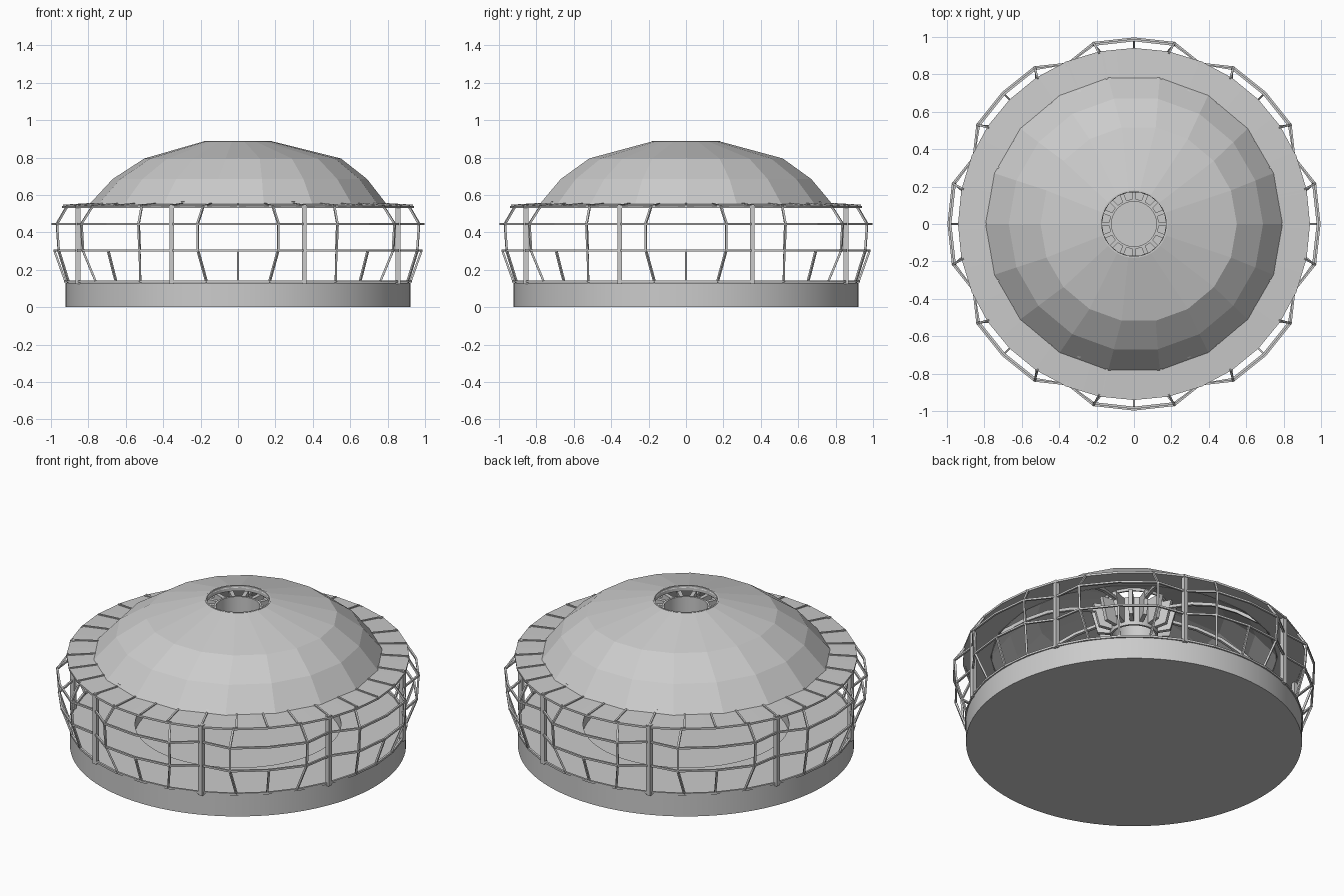
import bpy, bmesh, math
from mathutils import Vector, Matrix

if "Cube" in bpy.data.objects:
    bpy.data.objects.remove(bpy.data.objects["Cube"])


def polar(r, deg, z):
    a = math.radians(deg)
    return Vector((r * math.cos(a), r * math.sin(a), z))


def finish(name, bm, smooth=None):
    bmesh.ops.recalc_face_normals(bm, faces=bm.faces)
    me = bpy.data.meshes.new(name)
    bm.to_mesh(me)
    bm.free()
    ob = bpy.data.objects.new(name, me)
    bpy.context.scene.collection.objects.link(ob)
    if smooth:
        bpy.ops.object.select_all(action='DESELECT')
        ob.select_set(True)
        bpy.context.view_layer.objects.active = ob
        bpy.ops.object.shade_smooth_by_angle(angle=math.radians(smooth))
    return ob


def lathe(name, profile, n, closed=False, smooth=None):
    """Revolve (radius, z, x shift) points around z."""
    bm = bmesh.new()
    rings = []
    for r, z, dx in profile:
        if r == 0:
            rings.append([bm.verts.new((0, 0, z))] * n)
        else:
            rings.append([bm.verts.new(polar(r, 360 * i / n, z) + Vector((dx, 0, 0)))
                          for i in range(n)])
    pairs = list(zip(rings, rings[1:]))
    if closed:
        pairs.append((rings[-1], rings[0]))
    for a, b in pairs:
        for i in range(n):
            j = (i + 1) % n
            quad = list(dict.fromkeys((a[i], a[j], b[j], b[i])))
            bm.faces.new(quad)
    return finish(name, bm, smooth)


def bar(bm, p, q, w, h=None):
    """Square rod from p to q."""
    d = q - p
    rot = d.to_track_quat('X', 'Z').to_matrix().to_4x4()
    m = (Matrix.Translation((p + q) / 2) @ rot
         @ Matrix.Diagonal((d.length + w * 0.5, w, h or w, 1)))
    bmesh.ops.create_cube(bm, size=1, matrix=m)


def path(bm, pts, w, h=None):
    for p, q in zip(pts, pts[1:]):
        bar(bm, p, q, w, h)


# Base disc with a shallow round recess
lathe("base", [(0, 0, 0), (.922, 0, 0), (.922, .13, 0), (.565, .13, 0),
               (.565, .062, 0), (0, .062, 0)], 96, smooth=30)

# Faceted roof shell with a hole at the top
outer = [(.18, .887, 0), (.525, .795, .025), (.68, .685, .01), (.795, .55, 0)]
inner = [(r - .008, z - .012, dx) for r, z, dx in reversed(outer)]
lathe("dome", outer + inner, 18, closed=True)

# Flat eave around the roof
lathe("eave", [(.78, .552, 0), (.932, .542, 0), (.932, .532, 0), (.78, .54, 0)],
      64, closed=True, smooth=30)

# Vent collar and open hub
lathe("vent_collar", [(.172, .888, 0), (.181, .888, 0), (.181, .855, 0),
                      (.172, .855, 0)], 48, closed=True, smooth=30)
lathe("vent_hub", [(.12, .845, 0), (.132, .845, 0), (.132, .67, 0),
                   (.12, .67, 0)], 48, closed=True, smooth=30)

# Vanes around the hub
bm = bmesh.new()
for k in range(16):
    a = 22.5 * k
    side = polar(.011, a + 90, 0)
    prof = [(.125, .69), (.2, .7), (.235, .835), (.125, .84)]
    f = [bm.verts.new(polar(r, a, z) + side) for r, z in prof]
    b = [bm.verts.new(polar(r, a, z) - side) for r, z in prof]
    bm.faces.new(f)
    bm.faces.new(b[::-1])
    for i in range(4):
        j = (i + 1) % 4
        bm.faces.new((f[i], b[i], b[j], f[j]))
finish("vent_vanes", bm)

# Curved ribs under the roof
bm = bmesh.new()
for k in range(8):
    a = 22.5 + 45 * k
    path(bm, [polar(r, a, z) for r, z in
              ((.2, .8), (.36, .78), (.5, .735), (.64, .655), (.765, .56))], .018)
finish("roof_ribs", bm)

# Battens radiating over the eave
bm = bmesh.new()
for k in range(8):
    for da in (-10.5, 0, 10.5, 22.5):
        a = 45 * k + da
        bar(bm, polar(.785, a, .552), polar(.932, a, .543), .01)
finish("eave_battens", bm)

# Window posts
bm = bmesh.new()
for k in range(8):
    a = 45 * k + 22.5
    bar(bm, polar(.925, a, .13), polar(.925, a, .54), .026)
finish("posts", bm)

# Bowed window lattice: eight bays, each bulging between two posts
bm = bmesh.new()
W = .011
for k in range(8):
    c = 45 * k
    for z, r in ((.445, .992), (.302, .982)):
        path(bm, [polar(.928, c - 22.5, z), polar(r, c - 12.6, z), polar(r, c, z),
                  polar(r, c + 12.6, z), polar(.928, c + 22.5, z)], W)
    for s in (-1, 1):
        path(bm, [polar(.922, c + s * 10.5, .135), polar(.982, c + s * 12.6, .302),
                  polar(.992, c + s * 12.6, .445), polar(.932, c + s * 11.5, .54)], W)
    bar(bm, polar(.922, c, .135), polar(.982, c, .302), W)
finish("window_lattice", bm)

# Sill and head rails
for name, z, r in (("sill_rail", .137, .925), ("head_rail", .536, .935)):
    bm = bmesh.new()
    path(bm, [polar(r, 11.25 * i, z) for i in range(33)], .012)
    finish(name, bm)
